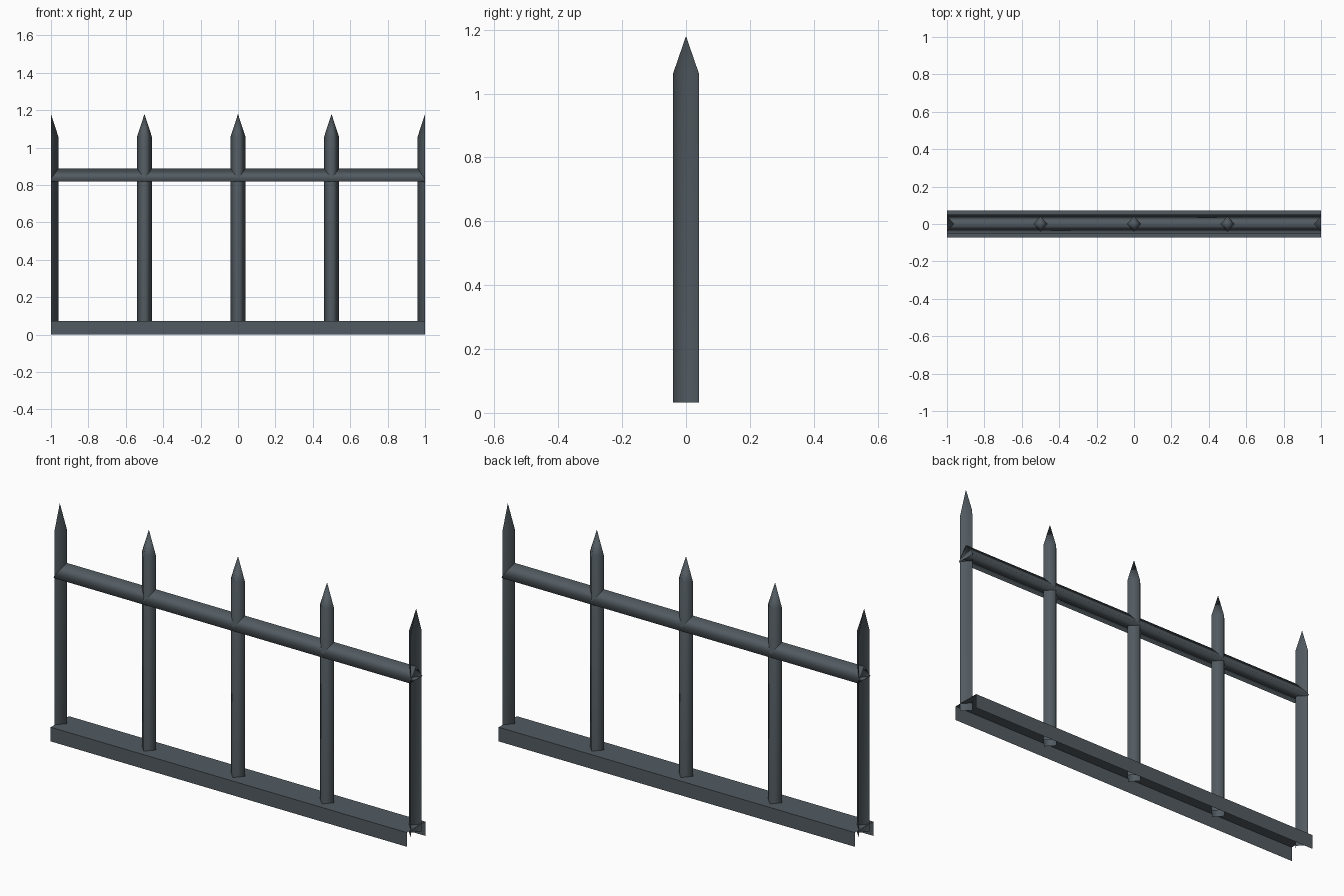
import bpy

cube = bpy.data.objects.get("Cube")
if cube:
    bpy.data.objects.remove(cube, do_unlink=True)

# Single dark iron colour
iron = bpy.data.materials.new("dark_iron")
iron.use_nodes = True
COLOUR = (0.085, 0.105, 0.12, 1)
iron.diffuse_color = COLOUR
bsdf = next(n for n in iron.node_tree.nodes if n.type == 'BSDF_PRINCIPLED')
bsdf.inputs["Base Color"].default_value = COLOUR
bsdf.inputs["Roughness"].default_value = 0.7


def make_object(name, verts, faces, smooth):
    mesh = bpy.data.meshes.new(name)
    mesh.from_pydata(verts, [], faces)
    mesh.materials.append(iron)
    for poly in mesh.polygons:
        poly.use_smooth = smooth
    obj = bpy.data.objects.new(name, mesh)
    bpy.context.collection.objects.link(obj)
    return obj


def strip(count, closed):
    """Index pairs for the sides of a profile."""
    return [(i, (i + 1) % count) for i in range(count if closed else count - 1)]


def sweep_along_x(name, profile, closed, smooth):
    """Open-ended shell with a (y, z) profile, spanning the whole panel."""
    n = len(profile)
    verts = [(x, y, z) for x in (-1, 1) for y, z in profile]
    faces = [(a, a + n, b + n, b) for a, b in strip(n, closed)]
    return make_object(name, verts, faces, smooth)


def picket(name, x, profile, closed):
    """Upright with a pointed tip from an (x, y) profile."""
    n = len(profile)
    verts = [(x + px, py, z) for z in (0.033, 1.06) for px, py in profile]
    verts.append((x, 0, 1.18))
    faces = []
    for a, b in strip(n, closed):
        faces += [(a, b, b + n, a + n), (a + n, b + n, 2 * n)]
    return make_object(name, verts, faces, True)


# Bottom channel, open below
sweep_along_x("base_channel",
              [(-0.073, 0), (-0.073, 0.072), (0.073, 0.072), (0.073, 0)],
              False, False)

# Three-sided top rail
sweep_along_x("top_rail", [(-0.05, 0.82), (0, 0.888), (0.05, 0.82)], True, True)

# Diamond-section pickets, halved at the two panel ends
W, D = 0.039, 0.0414
for i, x in enumerate((-0.5, 0, 0.5)):
    picket(f"picket_{i + 1}", x, [(0, -D), (W, 0), (0, D), (-W, 0)], True)
picket("right_half_picket", -1, [(0, -D), (W, 0), (0, D)], False)
picket("left_half_picket", 1, [(0, D), (-W, 0), (0, -D)], False)
